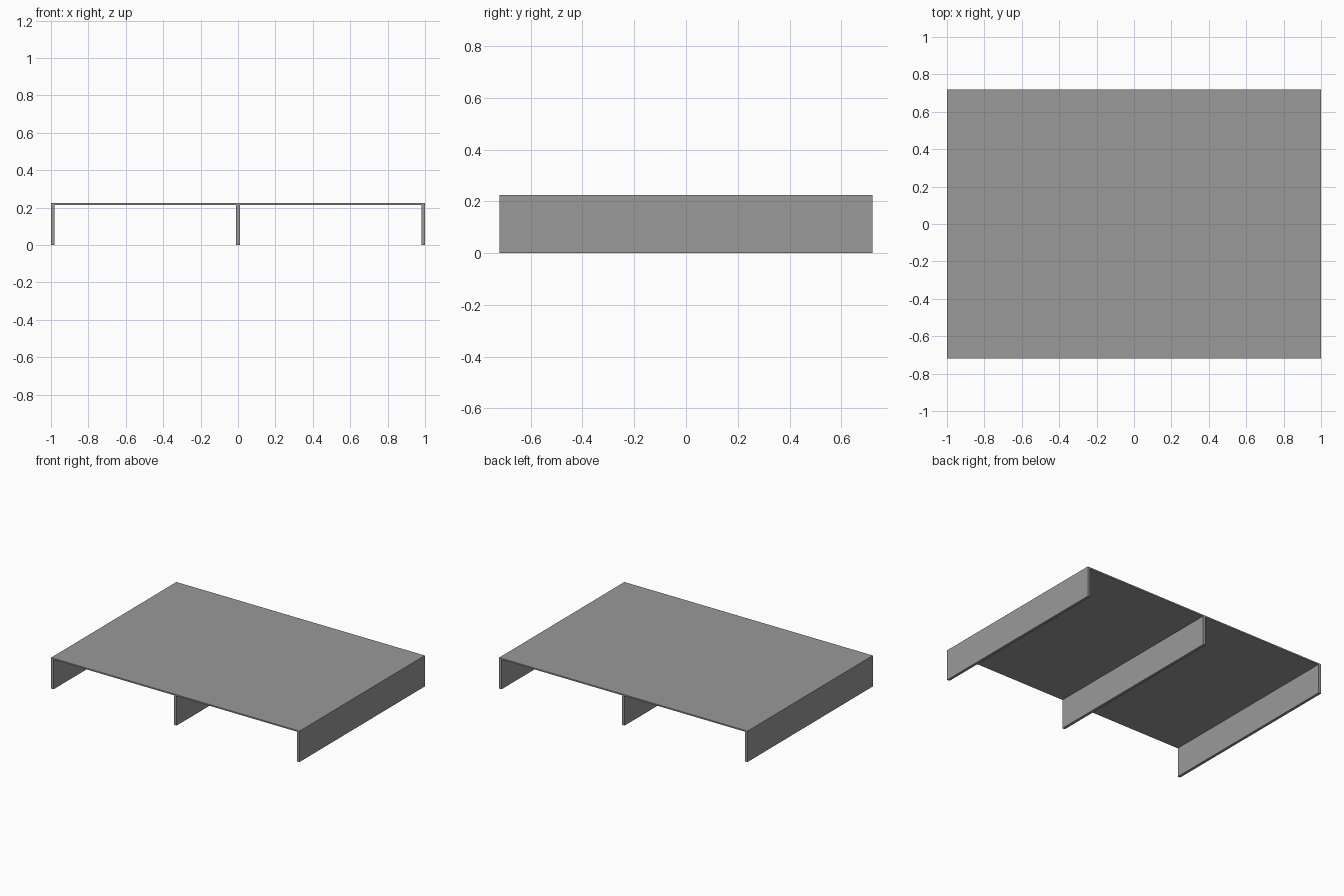
import bpy

# Remove the default cube
cube = bpy.data.objects.get("Cube")
if cube:
    bpy.data.objects.remove(cube, do_unlink=True)

LENGTH, DEPTH, HEIGHT = 2.0, 1.44, 0.225
SLAB, PANEL = 0.01, 0.02

# Single plain grey
grey = bpy.data.materials.new("plain_grey")
grey.use_nodes = True
colour = (0.32, 0.32, 0.32, 1)
grey.diffuse_color = colour
grey.node_tree.nodes["Principled BSDF"].inputs["Base Color"].default_value = colour


def box(name, size, centre):
    bpy.ops.mesh.primitive_cube_add(size=1, location=centre)
    part = bpy.context.object
    part.name = name
    part.scale = size
    bpy.ops.object.transform_apply(location=False, rotation=False, scale=True)
    part.data.materials.append(grey)
    return part


# Thin deck on top
box("deck", (LENGTH, DEPTH, SLAB), (0, 0, HEIGHT - SLAB / 2))

# Three upright support panels running front to back
leg_height = HEIGHT - SLAB
edge = (LENGTH - PANEL) / 2
for name, x in (("right_support", -edge), ("middle_support", 0), ("left_support", edge)):
    box(name, (PANEL, DEPTH, leg_height), (x, 0, leg_height / 2))
